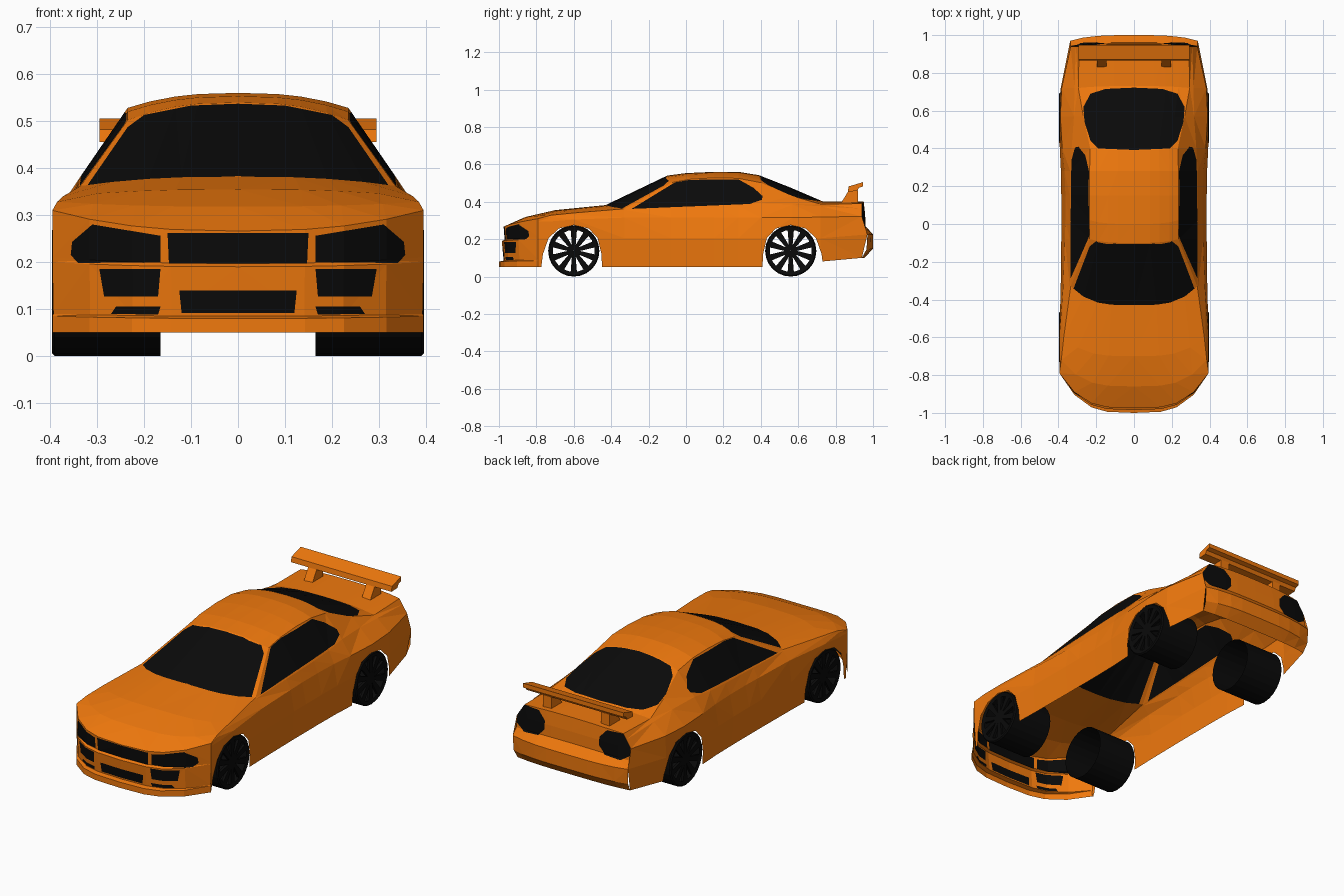
import bpy, bmesh, math
from mathutils import Vector

if "Cube" in bpy.data.objects:
    bpy.data.objects.remove(bpy.data.objects["Cube"])


def material(name, rgb):
    m = bpy.data.materials.new(name)
    m.diffuse_color = (*rgb, 1)
    m.use_nodes = True
    m.node_tree.nodes["Principled BSDF"].inputs["Base Color"].default_value = m.diffuse_color
    return m


ORANGE = material("orange_paint", (0.87, 0.19, 0.004))
BLACK = material("black", (0.003, 0.003, 0.003))


def loft(bm, rows, closed=False):
    """Skin a grid of points, row to row."""
    vs = [[bm.verts.new(p) for p in r] for r in rows]
    n = len(rows[0])
    for a, b in zip(vs, vs[1:]):
        for j in range(n if closed else n - 1):
            k = (j + 1) % n
            bm.faces.new((a[j], a[k], b[k], b[j]))


def region(bm, ax, poly, keep):
    """Cut a convex outline, projected on two axes, into the skin; return the faces inside."""
    faces = [f for f in bm.faces if keep(f.calc_center_median())]
    mid = [sum(p[i] for p in poly) / len(poly) for i in (0, 1)]
    for p, q in zip(poly, poly[1:] + poly[:1]):
        co, no = Vector((0, 0, 0)), Vector((0, 0, 0))
        co[ax[0]], co[ax[1]] = p
        no[ax[0]], no[ax[1]] = q[1] - p[1], p[0] - q[0]
        no.normalize()
        if (mid[0] - co[ax[0]]) * no[ax[0]] + (mid[1] - co[ax[1]]) * no[ax[1]] < 0:
            no = -no
        geom = set(faces)
        for f in faces:
            geom.update(f.edges)
            geom.update(f.verts)
        res = bmesh.ops.bisect_plane(bm, geom=list(geom), dist=1e-5, plane_co=co, plane_no=no)
        cand = {g for g in res["geom"] if isinstance(g, bmesh.types.BMFace)}
        faces = [f for f in cand if (f.calc_center_median() - co).dot(no) > 0]
    return faces


def paint(bm, ax, poly, keep):
    for f in region(bm, ax, poly, keep):
        f.material_index = 1


def finish(name, bm, mats, mirror=True, outward=None):
    if outward:
        c = Vector(outward)
        if sum(f.normal.dot(f.calc_center_median() - c) * f.calc_area() for f in bm.faces) < 0:
            bmesh.ops.reverse_faces(bm, faces=bm.faces[:])
    else:
        bmesh.ops.recalc_face_normals(bm, faces=bm.faces[:])
    me = bpy.data.meshes.new(name)
    bm.to_mesh(me)
    bm.free()
    for m in mats:
        me.materials.append(m)
    ob = bpy.data.objects.new(name, me)
    bpy.context.collection.objects.link(ob)
    if mirror:
        ob.modifiers.new("mirror", "MIRROR")
    return ob


def triangulated(rows):
    bm = bmesh.new()
    loft(bm, rows)
    bmesh.ops.triangulate(bm, faces=bm.faces[:])
    bm.normal_update()
    return bm


# Centre strip, nose to tail: centre y, centre z, edge x, edge y, edge z
SPINE = [
    (-1.0, .05, .395, -.79, .05), (-1.0, .08, .395, -.79, .085), (-.975, .085, .393, -.79, .09),
    (-.985, .19, .395, -.79, .20), (-.97, .197, .395, -.79, .21), (-.975, .266, .395, -.79, .31),
    (-.86, .318, .385, -.72, .328), (-.7, .355, .372, -.6, .34), (-.43, .382, .335, -.33, .362),
    (-.10, .54, .235, -.08, .502), (0, .553, .235, .02, .52), (.15, .56, .235, .15, .528),
    (.28, .56, .235, .28, .525), (.39, .542, .232, .40, .502), (.56, .475, .268, .57, .43),
    (.73, .402, .295, .72, .387), (.95, .402, .29, .94, .39), (.958, .33, .335, .94, .322),
    (.96, .27, .335, .945, .26), (1.0, .225, .338, .97, .225), (1.0, .15, .336, .965, .145),
    (.955, .10, .33, .94, .10)]
edges = [Vector(r[2:]) for r in SPINE]

# Nose, bonnet, roof and tail
rows = [[(xe * t, yc + (ye - yc) * t ** 3.5, zc + (ze - zc) * t ** 2.5)
         for t in (0, .36, .57, .8, 1)] for yc, zc, xe, ye, ze in SPINE]
bm = triangulated(rows)
FRONT, SIDE, TOP = (0, 2), (1, 2), (0, 1)
paint(bm, FRONT, [(0, .537), (.1, .533), (.2, .513), (.235, .487), (.32, .364), (0, .383)],
      lambda c: -.42 < c.y < -.03 and c.z > .37)                       # windscreen
paint(bm, TOP, [(0, .392), (.19, .40), (.23, .44), (.262, .54), (.268, .62), (.23, .69), (.15, .715), (0, .722)],
      lambda c: .3 < c.y < .85 and c.z > .3)                           # rear window
for outline in (
        [(0, .197), (.147, .197), (.15, .262), (0, .262)],             # grille
        [(.165, .2), (.34, .198), (.356, .215), (.353, .243), (.31, .28), (.165, .256)],  # headlight
        [(.165, .185), (.295, .185), (.285, .127), (.17, .127)],       # side intake
        [(.165, .105), (.26, .105), (.27, .09), (.17, .088)],          # corner slot
        [(0, .14), (.125, .14), (.12, .092), (0, .092)]):              # lower intake
    paint(bm, FRONT, outline, lambda c: c.y < -.7)
paint(bm, FRONT, [(.16, .30), (.195, .262), (.285, .255), (.334, .285), (.33, .355), (.288, .39), (.2, .388), (.16, .345)],
      lambda c: c.y > .9 and c.z < .391)                               # tail light
finish("body_top", bm, (ORANGE, BLACK), outward=(0, 0, .2))

# Body side stations: belt x, z; crease x, z; lower side x; sill z
FLANK = [
    (.395, .295, .395, .27, .395, .05), (.39, .318, .395, .295, .395, .05), (.38, .33, .395, .305, .395, .05),
    (.34, .357, .375, .315, .388, .05), (.34, .365, .366, .315, .385, .05), (.34, .368, .363, .315, .385, .05),
    (.34, .372, .363, .315, .385, .05), (.338, .378, .368, .315, .387, .05), (.33, .39, .38, .315, .393, .05),
    (.318, .385, .39, .315, .395, .06), (.315, .376, .383, .318, .388, .08)]
rows = []
for e, (bx, bz, cx, cz, lx, sz) in zip(edges[5:16], FLANK):
    rows.append([e, (bx, e.y, bz), (cx, e.y, cz), (lx, e.y, .205), (lx - .01, e.y, sz)])
rows.append([edges[16], edges[16].lerp(edges[17], .4), edges[17], edges[19], edges[21]])
bm = triangulated(rows)
paint(bm, SIDE, [(-.29, .362), (-.17, .436), (-.06, .503), (.02, .517), (.28, .52), (.36, .475), (.41, .43),
                 (.405, .41), (.34, .388)], lambda c: -.35 < c.y < .6 and c.z > .33)  # side window
ARCH = [(-.18, 0), (-.165, .12), (-.135, .205), (-.08, .257), (0, .275), (.08, .257), (.128, .205), (.148, .12), (.153, 0)]
AXLES = ((-.6, 1, "front"), (.56, -1, "rear"))
for y, s, _ in AXLES:                                                  # wheel arches
    cut = region(bm, SIDE, [(y + s * u, z) for u, z in ARCH], lambda c: c.x > .2)
    bmesh.ops.delete(bm, geom=cut, context="FACES")
finish("body_side", bm, (ORANGE, BLACK), outward=(0, 0, .2))


# Wheels: open drum with a rim, hub and ten spokes
def wheel(name, y, z=.137, sides=24, spokes=10):
    bm = bmesh.new()

    def ring(x, r):
        return [(x, y + r * math.cos(2 * math.pi * i / sides), z + r * math.sin(2 * math.pi * i / sides))
                for i in range(sides)]
    loft(bm, [ring(x, r) for x, r in ((.165, .137), (.39, .137), (.396, .131), (.391, .112))], True)
    loft(bm, [ring(x, r) for x, r in ((.375, .036), (.388, .032), (.39, .001))], True)
    for k in range(spokes):
        a = 2 * math.pi * (k + .5) / spokes
        d, n = Vector((0, math.cos(a), math.sin(a))), Vector((0, -math.sin(a), math.cos(a)))
        c = Vector((0, y, z))
        loft(bm, [[c + Vector((x, 0, 0)) + d * r + n * w for x, w in ((.375, -h), (.389, -h), (.389, h), (.375, h))]
                  for r, h in ((.03, .01), (.116, .017))], True)
    finish(name, bm, (BLACK,))


for y, _, label in AXLES:
    wheel(label + "_wheels", y)


# Rear wing and its struts
def prism(name, profile, x0, x1, mirror):
    bm = bmesh.new()
    loft(bm, [[(x, *p) for p in profile] for x in (x0, x1)], True)
    bmesh.ops.holes_fill(bm, edges=bm.edges[:])
    finish(name, bm, (ORANGE,), mirror)


prism("wing_blade", [(.865, .455), (.915, .457), (.925, .475), (.947, .482), (.947, .505), (.87, .482)], -.295, .295, False)
prism("wing_strut", [(.83, .395), (.87, .46), (.92, .46), (.92, .395)], .145, .195, True)
